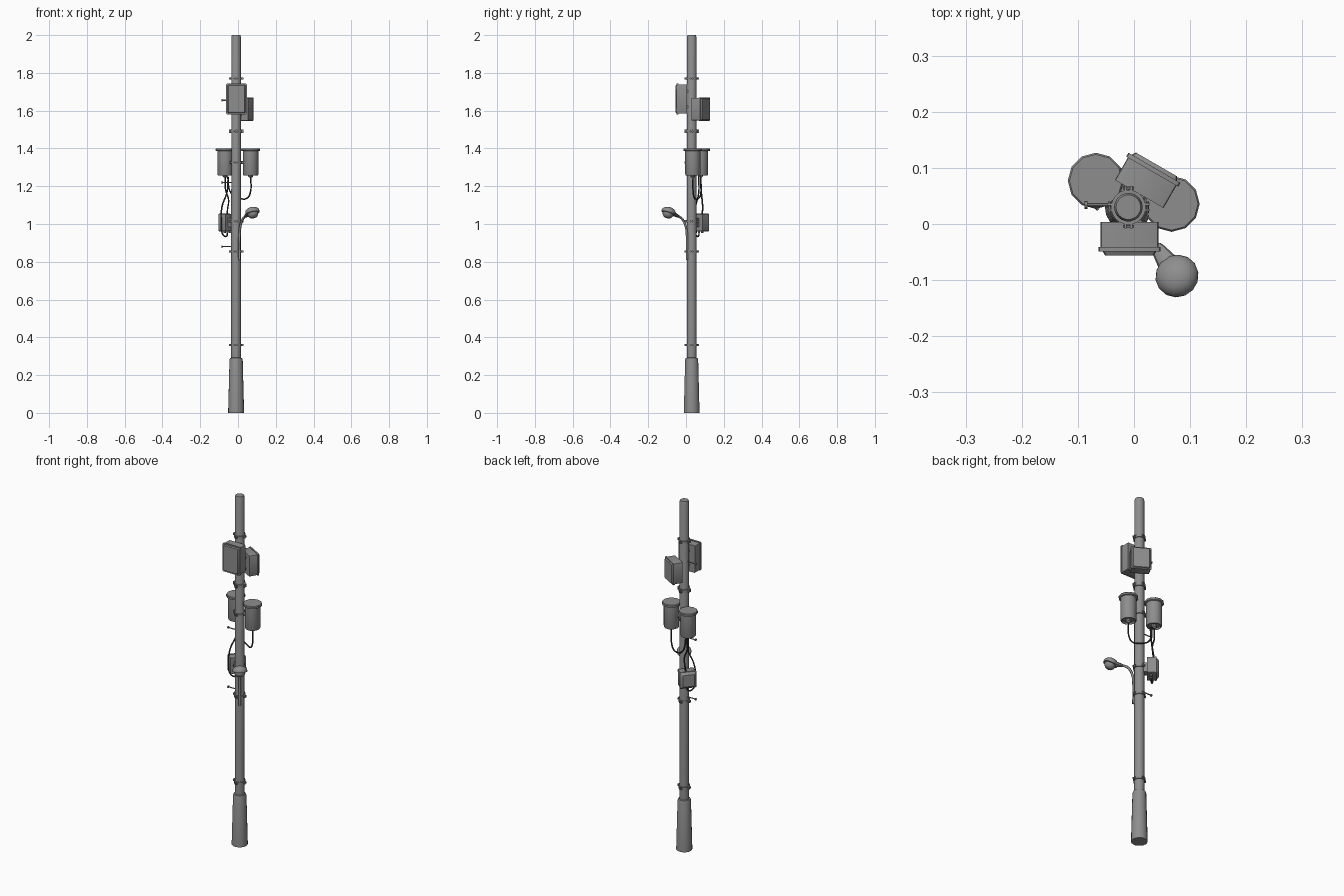
import bpy, bmesh
from math import pi, sin, cos, radians
from mathutils import Vector, Matrix

if "Cube" in bpy.data.objects:
    bpy.data.objects.remove(bpy.data.objects["Cube"])

PX, PY = -0.01, 0.03          # pole axis


def paint(name, v):
    m = bpy.data.materials.new(name)
    m.diffuse_color = (v, v, v, 1)
    m.use_nodes = True
    m.node_tree.nodes["Principled BSDF"].inputs["Base Color"].default_value = m.diffuse_color
    return m


STEEL, RUBBER = paint('dark_steel', .27), paint('black_rubber', .04)


def finish(name, bm, mat=None, smooth=35):
    if mat is not None:
        bm.transform(mat)
    bmesh.ops.recalc_face_normals(bm, faces=bm.faces)
    me = bpy.data.meshes.new(name)
    bm.to_mesh(me)
    bm.free()
    me.materials.append(STEEL)
    ob = bpy.data.objects.new(name, me)
    bpy.context.collection.objects.link(ob)
    bpy.ops.object.select_all(action='DESELECT')
    ob.select_set(True)
    bpy.context.view_layer.objects.active = ob
    bpy.ops.object.shade_smooth_by_angle(angle=radians(smooth))
    return ob


def lathe(name, profile, n=16, mat=None, loc=None):
    """Revolve (radius, z) points, capping both ends."""
    bm = bmesh.new()
    rings = [[bm.verts.new((r * cos(2 * pi * i / n), r * sin(2 * pi * i / n), z))
              for i in range(n)] for r, z in profile]
    for a, b in zip(rings, rings[1:]):
        for i in range(n):
            j = (i + 1) % n
            bm.faces.new((a[i], a[j], b[j], b[i]))
    bm.faces.new(rings[0])
    bm.faces.new(rings[-1])
    if loc:
        mat = Matrix.Translation(loc)
    return finish(name, bm, mat)


def rod(name, a, b, r, n=8):
    a, b = Vector(a), Vector(b)
    d = b - a
    m = Matrix.Translation(a) @ d.to_track_quat('Z', 'Y').to_matrix().to_4x4()
    return lathe(name, [(r, 0), (r, d.length)], n, m)


def radial(angle, z):
    """Frame on the pole axis: local x points outward at the angle."""
    return Matrix.Translation((PX, PY, z)) @ Matrix.Rotation(radians(angle), 4, 'Z')


def frustum(name, x0, x1, w0, w1, h0, h1, mat, bevel=0.0, yoff=0.0):
    """Box along local x whose width and height change from x0 to x1."""
    bm = bmesh.new()
    ends = []
    for x, w, h in ((x0, w0, h0), (x1, w1, h1)):
        ends.append([bm.verts.new((x, yoff + s * w / 2, t * h / 2))
                     for s, t in ((-1, -1), (1, -1), (1, 1), (-1, 1))])
    a, b = ends
    bm.faces.new(a)
    bm.faces.new(b)
    for i in range(4):
        j = (i + 1) % 4
        bm.faces.new((a[i], a[j], b[j], b[i]))
    if bevel:
        edges = [e for e in bm.edges if abs((e.verts[0].co - e.verts[1].co).x) > 1e-5]
        bmesh.ops.bevel(bm, geom=edges, offset=bevel, segments=2, affect='EDGES', profile=0.5)
    return finish(name, bm, mat, 30)


def tube(name, pts, r, mat=RUBBER):
    cu = bpy.data.curves.new(name, 'CURVE')
    cu.dimensions = '3D'
    cu.bevel_depth, cu.bevel_resolution, cu.resolution_u = r, 1, 5
    cu.use_fill_caps = True
    cu.materials.append(mat)
    sp = cu.splines.new('BEZIER')
    sp.bezier_points.add(len(pts) - 1)
    for bp, p in zip(sp.bezier_points, pts):
        bp.co = p
        bp.handle_left_type = bp.handle_right_type = 'AUTO'
    ob = bpy.data.objects.new(name, cu)
    bpy.context.collection.objects.link(ob)
    bpy.ops.object.select_all(action='DESELECT')
    ob.select_set(True)
    bpy.context.view_layer.objects.active = ob
    bpy.ops.object.convert(target='MESH')


# Pole with flared foot and rounded tip
lathe('pole', [(.026, .28), (.0255, 1.99), (.022, 2.0)], 18, loc=(PX, PY, 0))
lathe('pole_foot', [(.042, 0), (.042, .01), (.035, .28), (.032, .29), (.026, .292)], 18, loc=(PX, PY, 0))

# Clamp bands with bolted ears on four sides
for k, (z, h) in enumerate([(.36, .012), (.855, .012), (1.015, .012),
                            (1.325, .012), (1.49, .018), (1.77, .012)]):
    lathe(f'band_{k}', [(.026, -h / 2), (.031, -h / 2), (.031, h / 2), (.026, h / 2)],
          18, loc=(PX, PY, z))
    for s in (0, 90, 180, 270):
        m = radial(s, z)
        for t in (-1, 1):
            frustum(f'band_ear_{k}_{s}_{t}', .028, .038, .004, .004, h, h, m, yoff=t * .005)
        rod(f'band_bolt_{k}_{s}', m @ Vector((.034, -.010, 0)), m @ Vector((.034, .010, 0)), .0025, 6)


# Equipment cabinets: body, rim and raised door
def cabinet(name, angle, z, x0, depth, w, h, yoff=0.0):
    m = radial(angle, z)
    x1 = x0 + depth
    frustum(name + '_body', x0, x1, w * .97, w * .97, h * .95, h * .95, m, .004, yoff)
    frustum(name + '_rim', x1 - .001, x1 + .007, w * 1.04, w * 1.04, h, h, m, .006, yoff)
    frustum(name + '_door', x1 + .007, x1 + .014, w * .9, w * .82, h * .92, h * .88, m, .006, yoff)
    for t in (-1, 1):
        frustum(f'{name}_mount_{t}', .02, x0 + .005, .03, .03, .012, .012,
                m @ Matrix.Translation((0, 0, t * h * .25)))


cabinet('front_cabinet', -90, 1.662, .026, .046, .106, .163, .002)
cabinet('rear_cabinet', 60, 1.608, .030, .047, .103, .125, -.005)

# Cylindrical tanks with lids and bracket arms
tanks = [Vector((-.068, .077, 0)), Vector((.067, .036, 0))]
for side, c in zip(('left', 'right'), tanks):
    lathe(side + '_tank', [(.030, 1.264), (.034, 1.256), (.038, 1.257), (.041, 1.264), (.041, 1.388)], 14, loc=c)
    lathe(side + '_tank_lid', [(.047, 1.386), (.050, 1.388), (.050, 1.397), (.047, 1.401)], 12, loc=c)
    lathe(side + '_tank_outlet', [(.013, 1.268), (.013, 1.252), (.007, 1.245)], 10, loc=c)
    axis = Vector((PX, PY, 0))
    out = c + (axis - c) * .35
    rod(f'{side}_tank_arm', axis + Vector((0, 0, 1.325)), out + Vector((0, 0, 1.325)), .008)

# Small junction box with chamfered cover and cable glands
jm = radial(140, 1.008)
frustum('junction_box', .038, .08, .085, .085, .09, .09, jm, .004, -.002)
frustum('junction_cover', .08, .086, .09, .09, .095, .095, jm, .006, -.002)
frustum('junction_door', .086, .099, .086, .06, .09, .066, jm, .004, -.002)
frustum('junction_mount', .02, .04, .04, .04, .05, .05, jm)
glands = [jm @ Vector((.06, t * .022, -.044)) for t in (-1, 0, 1)]
for k, g in enumerate(glands):
    rod(f'cable_gland_{k}', g, g + Vector((0, 0, -.012)), .006)

# Hanging cables from the tanks to the junction box
tube('right_cable', [(.067, .037, 1.25), (.066, .038, 1.17), (.05, .045, 1.138), (.01, .065, 1.135),
                     (-.035, .078, 1.16), (-.055, .078, 1.25)], .004)
tube('drop_cable', [(-.052, .066, 1.25), (-.058, .068, 1.17), (-.085, .05, 1.09), (-.088, .04, 1.0),
                    (-.08, .05, .945), (-.06, .065, .935), glands[1]], .004)
tube('feed_cable', [(-.068, .077, 1.25), (-.066, .08, 1.18), (-.05, .085, 1.13), (-.055, .088, 1.08),
                    (-.06, .083, 1.04)], .004)

# Climbing pegs
for k, z in enumerate((.88, 1.22, 1.655)):
    rod(f'peg_{k}', (-.03, .034, z), (-.085, .034, z), .003)
    rod(f'peg_head_{k}', (-.083, .034, z), (-.088, .034, z), .007)

# Street lamp: curved arm, tapered neck and domed head
D = Vector((.577, -.817, 0))


def along(r, z):
    return Vector((PX, PY, z)) + D * r


tube('lamp_arm', [along(.031, .81), along(.031, .93), along(.038, .985), along(.06, 1.025),
                  along(.095, 1.045)], .0065, STEEL)
neck = along(.085, 1.04)
nd = along(.135, 1.06) - neck
lathe('lamp_neck', [(.010, 0), (.013, .01), (.022, nd.length)], 10,
      Matrix.Translation(neck) @ nd.to_track_quat('Z', 'Y').to_matrix().to_4x4() @ Matrix.Diagonal((1, .65, 1, 1)))
tilt = (Vector((0, 0, cos(.35))) - D * sin(.35)).to_track_quat('Z', 'Y').to_matrix().to_4x4()
lathe('lamp_head', [(.006, -.033), (.018, -.030), (.027, -.020), (.030, -.007), (.038, -.006), (.039, .001),
                    (.036, .011), (.027, .020), (.014, .025), (.003, .027)], 14,
      Matrix.Translation(along(.150, 1.063)) @ tilt)
